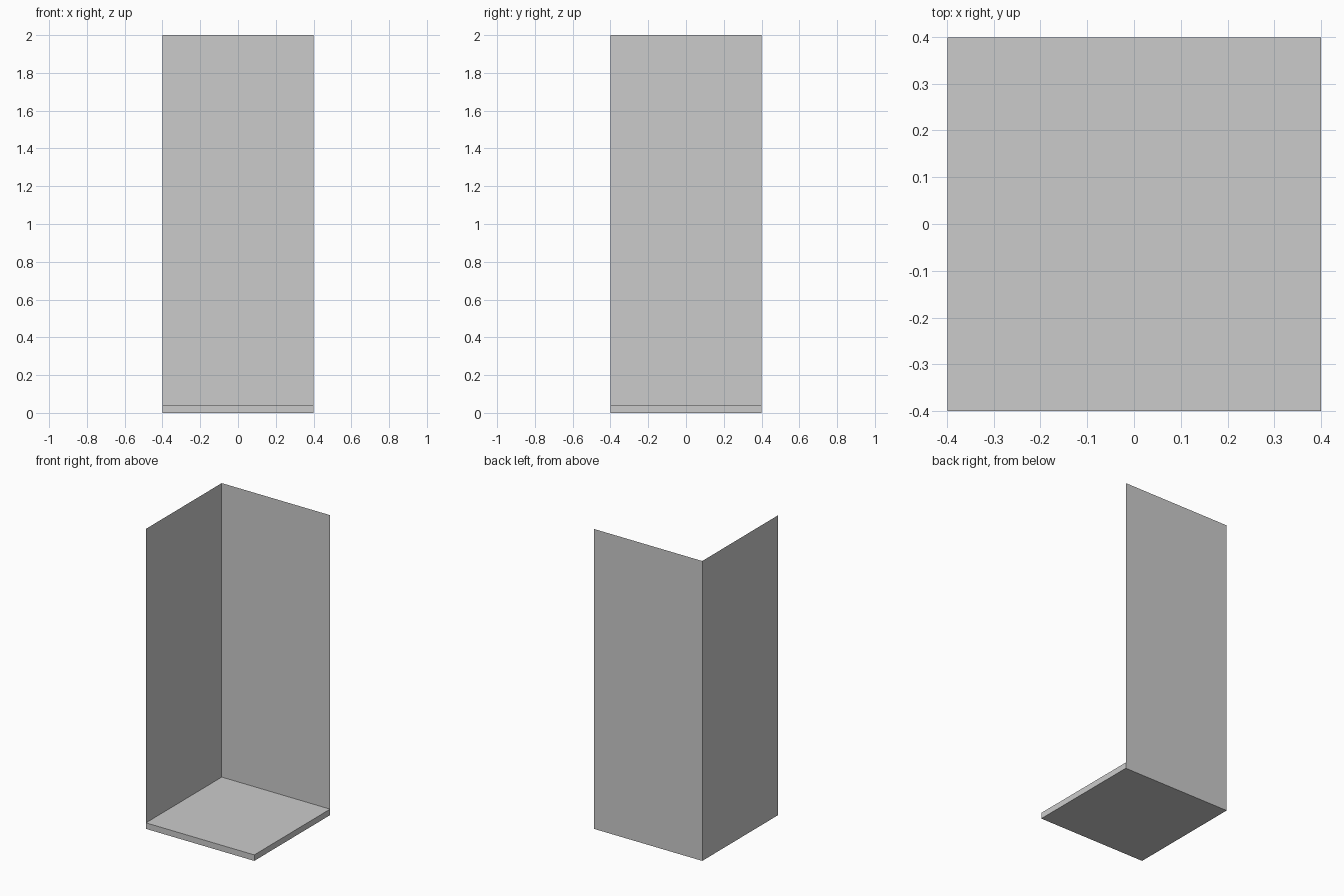
import bpy

if "Cube" in bpy.data.objects:
    bpy.data.objects.remove(bpy.data.objects["Cube"])

HALF, HEIGHT, BASE = 0.4, 2.0, 0.04
GAP = 0.001  # keeps the tray just inside the wall sheets


def mesh_object(name, verts, faces):
    mesh = bpy.data.meshes.new(name)
    mesh.from_pydata(verts, [], faces)
    obj = bpy.data.objects.new(name, mesh)
    bpy.context.collection.objects.link(obj)
    return obj


# Floor tray: thin square slab
bpy.ops.mesh.primitive_cube_add(size=1, location=(GAP / 2, -GAP / 2, BASE / 2))
tray = bpy.context.object
tray.name = "floor_tray"
tray.scale = (2 * HALF - GAP, 2 * HALF - GAP, BASE)
bpy.ops.object.transform_apply(location=False, rotation=False, scale=True)

# Corner walls: one folded sheet along the left and back sides
path = [(-HALF, -HALF), (-HALF, HALF), (HALF, HALF)]
verts = [(x, y, z) for z in (0, HEIGHT) for x, y in path]
mesh_object("corner_walls", verts, [(1, 0, 3, 4), (2, 1, 4, 5)])
